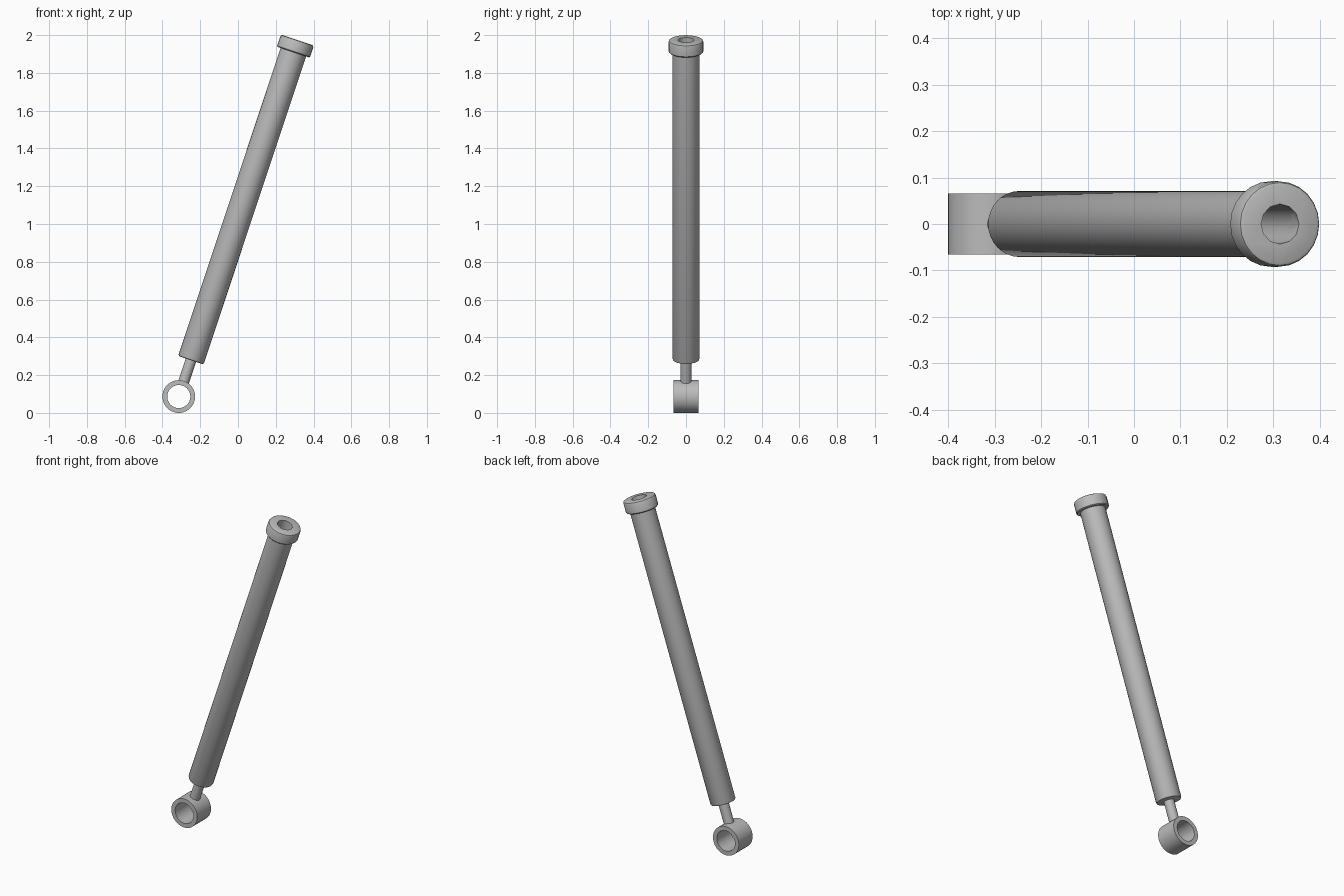
import bpy
import bmesh
from math import cos, sin, pi, radians
from mathutils import Matrix

cube = bpy.data.objects.get("Cube")
if cube:
    bpy.data.objects.remove(cube, do_unlink=True)

steel = bpy.data.materials.new("grey steel")
steel.use_nodes = True
GREY = (0.5, 0.5, 0.5, 1)
steel.diffuse_color = GREY
steel.node_tree.nodes["Principled BSDF"].inputs["Base Color"].default_value = GREY

# The strut axis starts at the eye centre and leans towards +x
EYE = Matrix.Translation((-0.3135, 0, 0.0865))
AXIS = EYE @ Matrix.Rotation(radians(18.4), 4, "Y")


def lathe(name, profile, sides, matrix, closed=False):
    """Spin (radius, height) points round z; cap the ends or close the loop."""
    bm = bmesh.new()
    rings = [[bm.verts.new((r * cos(2 * pi * i / sides), r * sin(2 * pi * i / sides), h))
              for i in range(sides)] for r, h in profile]
    pairs = list(zip(rings, rings[1:]))
    if closed:
        pairs.append((rings[-1], rings[0]))
    else:
        bm.faces.new(rings[0])
        bm.faces.new(rings[-1])
    for low, high in pairs:
        for i in range(sides):
            j = (i + 1) % sides
            bm.faces.new((low[i], low[j], high[j], high[i]))
    bmesh.ops.recalc_face_normals(bm, faces=bm.faces)
    mesh = bpy.data.meshes.new(name)
    bm.to_mesh(mesh)
    bm.free()
    mesh.materials.append(steel)
    obj = bpy.data.objects.new(name, mesh)
    obj.matrix_world = matrix
    bpy.context.collection.objects.link(obj)
    return obj


def activate(obj):
    bpy.ops.object.select_all(action="DESELECT")
    obj.select_set(True)
    bpy.context.view_layer.objects.active = obj


# Eye at the lower end, bored through from front to back
eye = lathe("lower_eye", [(0.0865, -0.066), (0.0865, 0.066), (0.061, 0.066), (0.061, -0.066)],
            48, EYE @ Matrix.Rotation(pi / 2, 4, "X"), closed=True)

# Thin rod between eye and barrel
rod = lathe("piston_rod", [(0.029, 0.075), (0.029, 0.23)], 24, AXIS)

# Barrel with a softened lower edge
barrel = lathe("barrel", [(0.062, 0.203), (0.068, 0.205), (0.071, 0.212), (0.071, 1.95)], 32, AXIS)

# Collar with rounded rims
collar = lathe("end_collar", [(0.087, 1.921), (0.092, 1.926), (0.092, 1.979),
                              (0.089, 1.986), (0.082, 1.989)], 24, AXIS)

# Deep bore through the collar into the barrel
cutter = lathe("bore_cutter", [(0.043, 0.6), (0.043, 2.1)], 12, AXIS)
cutter.hide_render = True
for part in (barrel, collar):
    activate(part)
    bore = part.modifiers.new("bore", "BOOLEAN")
    bore.operation = "DIFFERENCE"
    bore.solver = "EXACT"
    bore.object = cutter
    bpy.ops.object.modifier_apply(modifier=bore.name)
bpy.data.objects.remove(cutter, do_unlink=True)

for part in (eye, rod, barrel, collar):
    activate(part)
    bpy.ops.object.shade_smooth_by_angle(angle=radians(35))
